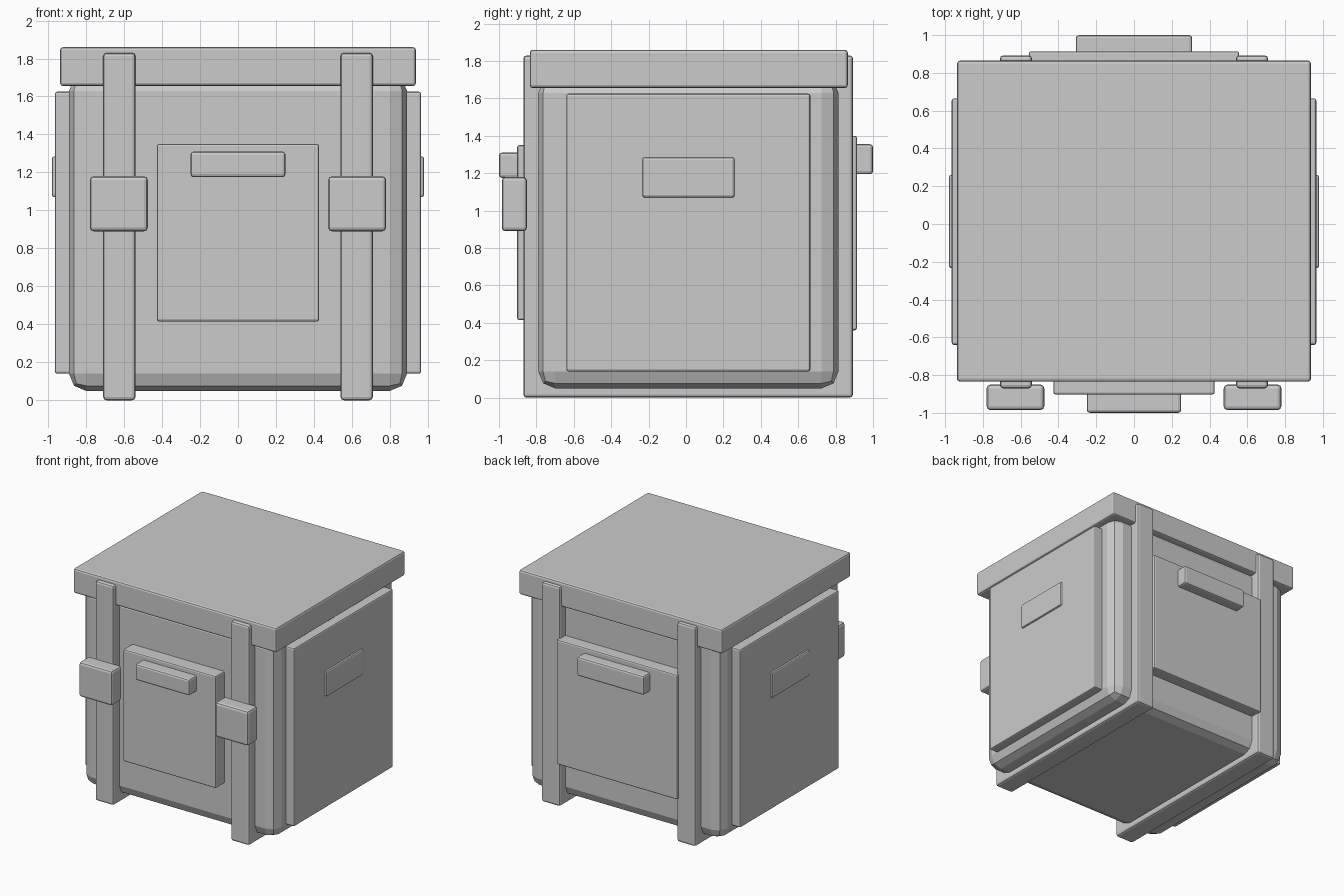
import bpy

if "Cube" in bpy.data.objects:
    bpy.data.objects.remove(bpy.data.objects["Cube"])


def block(name, x, y, z, bevel=0.015, segments=2):
    """Bevelled box spanning the given (min, max) ranges."""
    spans = (x, y, z)
    bpy.ops.mesh.primitive_cube_add(size=1, location=[(a + b) / 2 for a, b in spans])
    ob = bpy.context.object
    ob.name = name
    ob.scale = [b - a for a, b in spans]
    bpy.ops.object.transform_apply(location=False, rotation=False, scale=True)
    mod = ob.modifiers.new("Bevel", 'BEVEL')
    mod.width = bevel
    mod.segments = segments
    return ob


# Main case with broad faceted edges, and overhanging lid
block("case_body", (-0.89, 0.89), (-0.79, 0.815), (0.05, 1.72), 0.09)
block("lid", (-0.937, 0.937), (-0.835, 0.865), (1.655, 1.86), 0.016)

# Front panel and handle
block("front_panel", (-0.427, 0.427), (-0.903, -0.77), (0.415, 1.35), 0.012)
block("front_handle", (-0.25, 0.25), (-1.0, -0.88), (1.175, 1.31), 0.016)

# Back panel and handle
block("back_panel", (-0.557, 0.557), (0.79, 0.914), (0.36, 1.40), 0.012)
block("back_handle", (-0.308, 0.308), (0.89, 1.0), (1.195, 1.355), 0.016)

# Parts repeated on both sides
for side, s in (("left", -1), ("right", 1)):
    def sx(a, b):
        return tuple(sorted((s * a, s * b)))

    block(side + "_strap", sx(0.54, 0.71), (-0.87, 0.893), (0.0, 1.83), 0.018)
    block(side + "_buckle", sx(0.475, 0.78), (-0.985, -0.85), (0.89, 1.18), 0.02)
    block(side + "_panel", sx(0.87, 0.965), (-0.64, 0.665), (0.14, 1.625), 0.012)
    block(side + "_handle", sx(0.93, 0.98), (-0.233, 0.26), (1.07, 1.285), 0.013)
